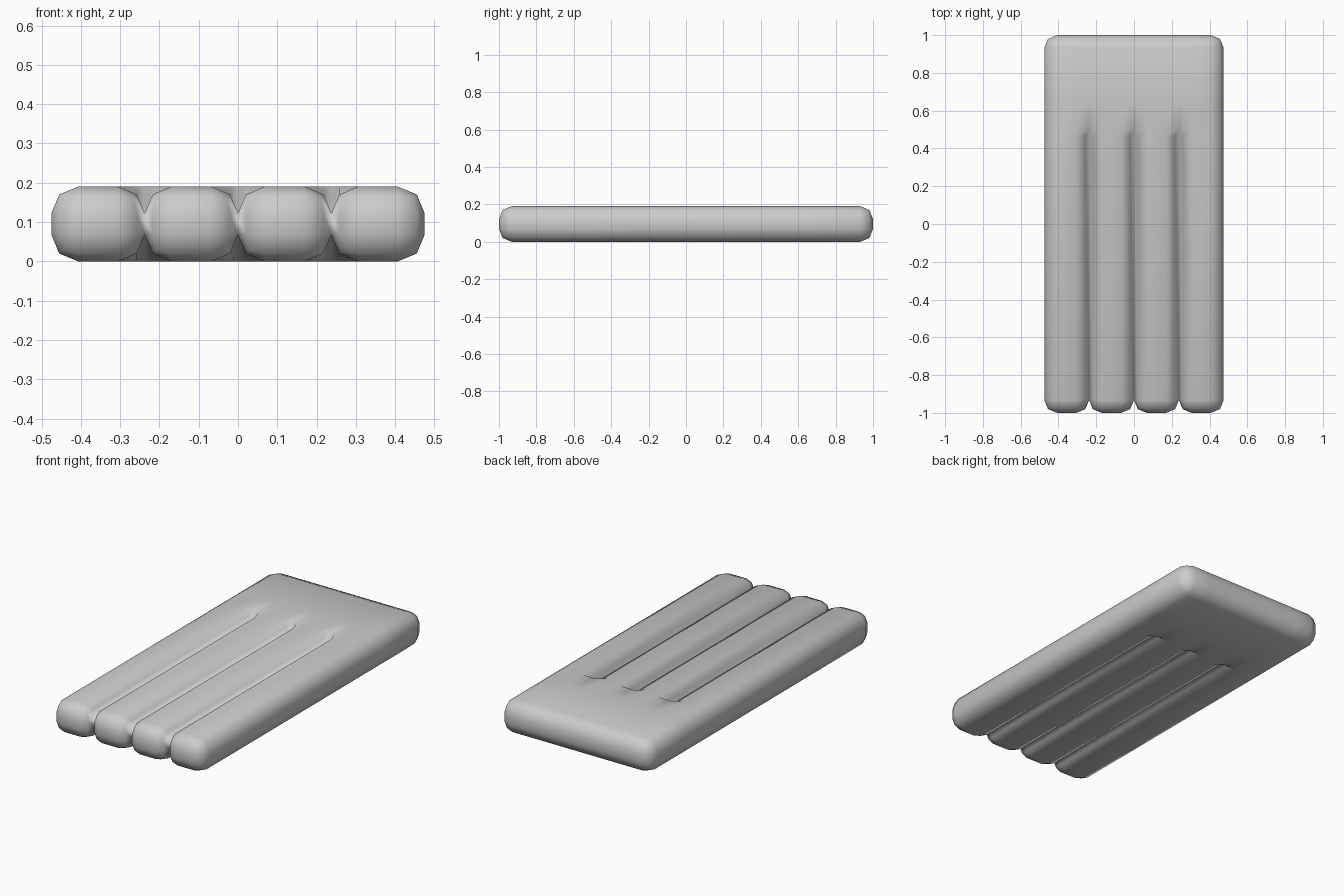
import bpy, bmesh
from mathutils import Matrix, Vector

if "Cube" in bpy.data.objects:
    bpy.data.objects.remove(bpy.data.objects["Cube"])

W, L, H, R = 0.95, 2.0, 0.19, 0.068   # overall size and edge rounding
N = 4                                 # number of air tubes
TW = W / N
bm = bmesh.new()


def rounded_box(cx, width):
    b = bmesh.new()
    bmesh.ops.create_cube(b, size=1, matrix=Matrix.Translation((cx, 0, H / 2))
                          @ Matrix.Diagonal((width, L, H, 1)))
    bmesh.ops.bevel(b, geom=b.edges[:], offset=R, segments=2, profile=0.5,
                    affect='EDGES', clamp_overlap=True)
    return b


def cut(b, co, no, clear=False):
    bmesh.ops.bisect_plane(b, geom=b.verts[:] + b.edges[:] + b.faces[:], dist=1e-5,
                           plane_co=co, plane_no=no, clear_outer=clear)


def add_to_main(b):
    me = bpy.data.meshes.new("temp")
    b.to_mesh(me)
    b.free()
    bm.from_mesh(me)
    bpy.data.meshes.remove(me)


# Front tubes, cut open where they meet the pillow end
for i in range(N):
    b = rounded_box(-W / 2 + TW * (i + 0.5), TW)
    cut(b, (0, 0.465, 0), (0, 1, 0), True)
    add_to_main(b)

# Weld tubes along their touching sides
seams = [-W / 2 + TW * i for i in range(1, N)]
inner = [f for f in bm.faces
         if any(all(abs(v.co.x - s) < 1e-4 for v in f.verts) for s in seams)]
bmesh.ops.delete(bm, geom=inner, context='FACES')
bmesh.ops.remove_doubles(bm, verts=bm.verts[:], dist=1e-4)
profile_x = sorted({round(v.co.x, 4) for v in bm.verts if abs(v.co.y - 0.465) < 1e-4})

# Smooth pillow end, sliced so its columns match the tubes
b = rounded_box(0, W)
cut(b, (0, 0.5, 0), (0, -1, 0), True)
for x in profile_x:
    if abs(x) < W / 2 - R - 0.002:
        cut(b, (x, 0, 0), (1, 0, 0))
cut(b, (0, 0.65, 0), (0, 1, 0))
add_to_main(b)

# Bridge tubes to pillow end
edges = [e for e in bm.edges if e.is_boundary]
bmesh.ops.bridge_loops(bm, edges=edges)
bmesh.ops.recalc_face_normals(bm, faces=bm.faces[:])
for f in bm.faces:
    f.smooth = True

me = bpy.data.meshes.new("air_mattress")
bm.to_mesh(me)
bm.free()
ob = bpy.data.objects.new("air_mattress", me)
bpy.context.collection.objects.link(ob)
